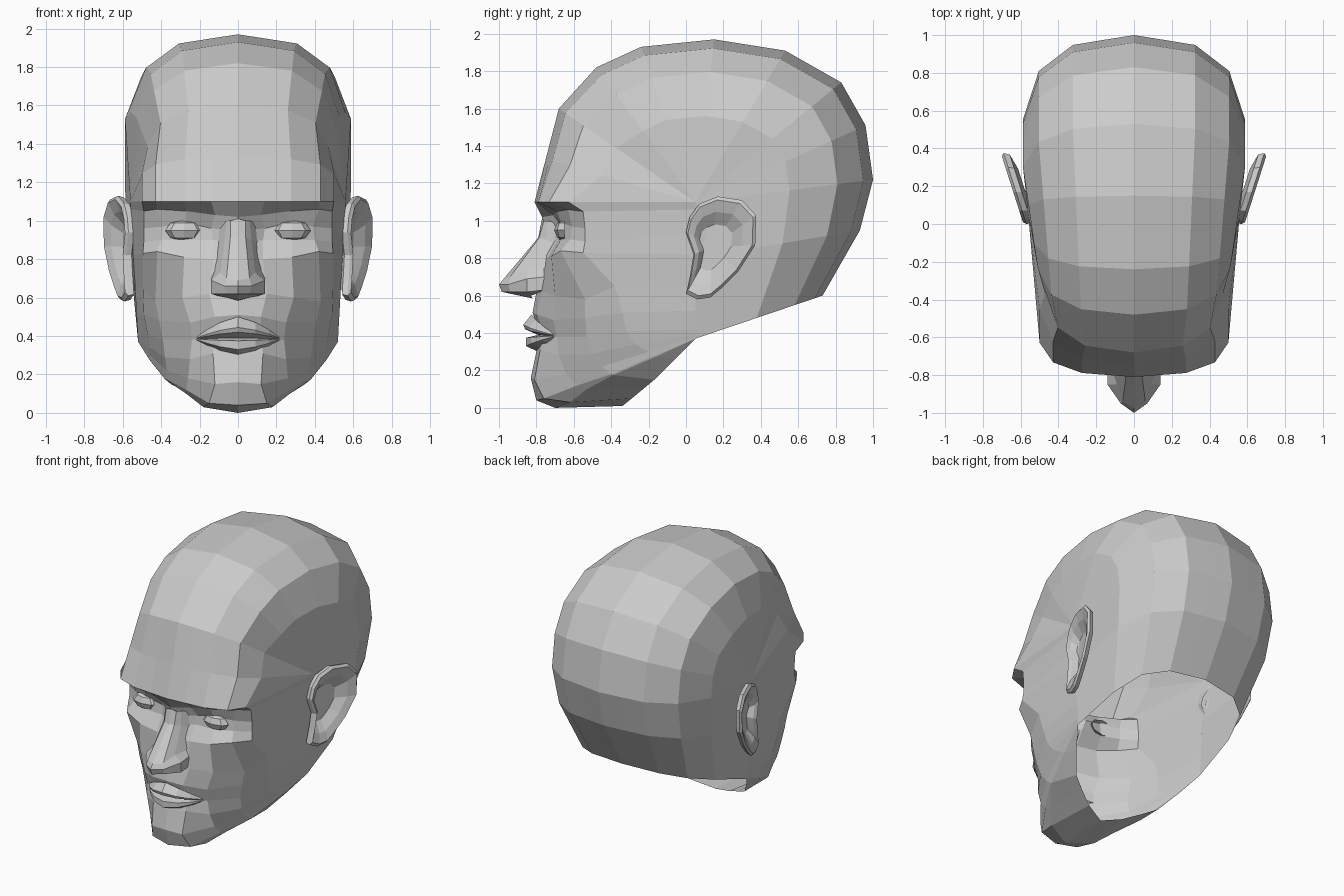
import bpy, bmesh
from math import cos, sin, pi


def sheet(name, rows):
    """Flat-shaded grid through rows of half-side points, mirrored over x = 0."""
    bm = bmesh.new()
    for side in (1, -1):
        vs = [[bm.verts.new((side * x, y, z)) for x, y, z in row] for row in rows]
        for a, b in zip(vs, vs[1:]):
            for i in range(len(a) - 1):
                quad = [a[i], b[i], b[i + 1], a[i + 1]]
                bm.faces.new(quad if side > 0 else quad[::-1])
    bmesh.ops.remove_doubles(bm, verts=bm.verts, dist=0.0005)
    me = bpy.data.meshes.new(name)
    bm.to_mesh(me)
    bm.free()
    ob = bpy.data.objects.new(name, me)
    bpy.context.collection.objects.link(ob)
    return ob


def ear_line(z):
    """Point on the side of the head where skull and face meet."""
    return (0.56 - 0.055 * (1.1 - z), 0.05, z)


# Skull: centre-line stations (y, z, half width, roundness, height of side hub)
stations = [
    (-.81, 1.10, .51, .45, 1.1), (-.75, 1.33, .51, .80, 1.1),
    (-.68, 1.60, .48, .90, 1.1), (-.48, 1.82, .52, 1, 1.1),
    (-.24, 1.93, .54, 1, 1.1), (.15, 1.97, .57, 1, 1.1),
    (.53, 1.91, .60, 1, 1.1), (.83, 1.74, .60, 1, 1.1),
    (.96, 1.51, .60, 1, 1.1), (1.0, 1.22, .60, 1, 1.1),
    (.93, .95, .58, 1, .8), (.73, .60, .50, 1.1, .37)]
section = [(0, 0), (.27, .027), (.54, .055), (.84, .2), (.98, .47)]

skull = []
for y, z, w, k, hz in stations:
    hub = ear_line(hz)
    skull.append([(w * r, y + (hub[1] - y) * f * k, z + (hz - z) * f * k)
                  for r, f in section] + [hub])
sheet("cranium", skull[::-1])

# Face: rows running from the centre line out to the side, brow to cheekbone
upper = [
    [(0, -.77, 1.02), (.12, -.71, 1.03), (.27, -.69, 1.05), (.42, -.63, 1.06), (.49, -.55, 1.05)],
    [(0, -.76, .95), (.14, -.66, .96), (.27, -.67, .99), (.39, -.61, .97), (.49, -.54, .96)],
    [(0, -.76, .88), (.13, -.68, .90), (.28, -.67, .90), (.40, -.62, .90), (.49, -.54, .89)],
    [(0, -.78, .80), (.13, -.74, .80), (.28, -.72, .81), (.42, -.67, .84), (.495, -.55, .83)]]
# Face: below the cheekbone, around the mouth, chin and under the jaw
lower = [
    [(0, -.80, .62), (.15, -.77, .62), (.29, -.70, .60), (.43, -.54, .58), (.495, -.38, .65)],
    [(0, -.82, .51), (.12, -.80, .50), (.25, -.71, .47), (.41, -.54, .48), (.49, -.34, .51)],
    [(0, -.78, .39), (.12, -.76, .39), (.24, -.69, .38), (.39, -.53, .38), (.47, -.32, .41)],
    [(0, -.80, .30), (.13, -.78, .31), (.25, -.68, .28), (.38, -.50, .29), (.46, -.27, .34)],
    [(0, -.83, .16), (.12, -.81, .15), (.26, -.64, .18), (.37, -.45, .22), (.46, -.20, .30)],
    [(0, -.80, .04), (.15, -.76, .05), (.27, -.58, .12), (.38, -.40, .18), (.46, -.17, .28)],
    [(0, -.70, .00), (.18, -.62, .03), (.27, -.53, .10), (.38, -.39, .175), (.46, -.16, .275)],
    [(0, -.34, .01), (.14, -.29, .05), (.25, -.23, .10), (.35, -.17, .15), (.44, -.06, .26)]]
side_z = [1.06, 1.0, .92, .82, .65, .52, .42, .39, .38, .37, .37, .37]
face = [skull[0]] + [row + [ear_line(z)] for row, z in zip(upper + lower, side_z)]
sheet("face", face)

# Nose: bridge, tip, wings and underside
sheet("nose", [
    [(0, -.77, 1.01), (.04, -.76, 1.0), (.06, -.74, 1.0), (.09, -.69, .99)],
    [(0, -.79, .91), (.04, -.785, .91), (.07, -.75, .90), (.11, -.69, .87)],
    [(0, -.975, .69), (.06, -.94, .70), (.09, -.85, .73), (.12, -.76, .74)],
    [(0, -1.0, .66), (.07, -.95, .66), (.14, -.85, .69), (.14, -.76, .70)],
    [(0, -.985, .62), (.06, -.94, .62), (.14, -.85, .62), (.14, -.76, .63)],
    [(0, -.82, .585), (.06, -.83, .60), (.11, -.80, .61), (.13, -.76, .63)]])

# Lips: one centre profile swept back to the mouth corners
lip_profile = [(-.825, .50), (-.87, .445), (-.86, .42), (-.79, .39),
               (-.855, .375), (-.855, .33), (-.79, .30)]
sheet("lips", [[(.23 * t, y + (-.69 - y) * t * t, z + (.385 - z) * t ** 1.5)
                for t in (0, .4, .7, 1)] for y, z in lip_profile])

# Eyes: low-poly almond bulges between the lids
sheet("eyes", [[(.28 + .10 * cos(a) * sin(b), -.65 - .055 * sin(a) * sin(b), .95 + .055 * cos(b))
                for a in [pi + pi * i / 4 * -1 for i in range(5)]]
               for b in [pi * j / 4 for j in range(5)]])

# Ears: outline (y, z) stepped from the skull out over the rim into the hollow
outline = [(0, .94), (.02, 1.02), (.07, 1.09), (.17, 1.13), (.30, 1.11), (.375, 1.03),
           (.37, .87), (.28, .73), (.19, .64), (.13, .59), (.06, .58), (0, .61),
           (.02, .70), (.04, .82)]
outline.append(outline[0])
rings = [(.65, -.05), (.97, -.03), (1, .0), (.93, .015), (.70, -.005), (.45, -.05), (0, -.05)]
sheet("ears", [[(.57 + .32 * (.14 + (y - .14) * s) + dx, .14 + (y - .14) * s, .86 + (z - .86) * s)
                for y, z in outline] for s, dx in rings])
